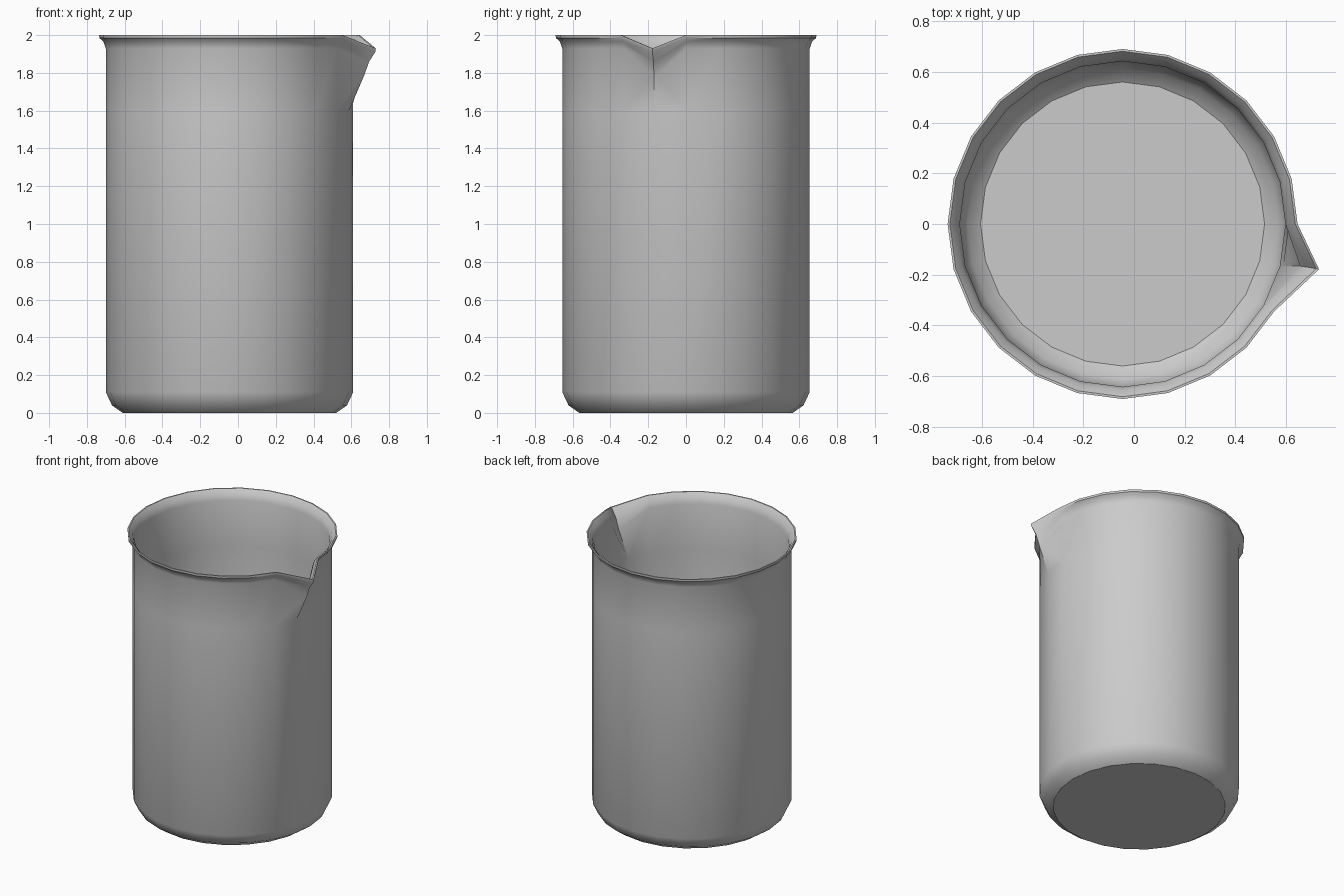
import bpy, bmesh, math

if "Cube" in bpy.data.objects:
    bpy.data.objects.remove(bpy.data.objects["Cube"])

SIDES = 24
CX = -0.045          # body axis is offset so the spout stays inside the bounds
SPOUT = SIDES - 1    # column at -15 degrees

# Profile: radius, height, spout push in x, spout drop in z
PROFILE = [
    # outside, bottom to rim
    (0.565, 0.0, 0, 0), (0.622, 0.04, 0, 0), (0.655, 0.11, 0, 0),
    (0.655, 1.60, 0, 0), (0.655, 1.93, 0.08, -0.145),
    (0.667, 1.965, 0.095, -0.105), (0.689, 1.985, 0.108, -0.072),
    # lip
    (0.690, 2.0, 0.108, -0.07), (0.681, 2.0, 0.106, -0.07),
    # inside, rim to floor
    (0.655, 1.97, 0.092, -0.10), (0.642, 1.93, 0.08, -0.135),
    (0.642, 1.60, 0, 0), (0.642, 0.115, 0, 0),
    (0.612, 0.052, 0, 0), (0.56, 0.015, 0, 0),
]

# Beaker: lathe the profile, pulling one column out into the spout
bm = bmesh.new()
rings = []
for r, z, dx, dz in PROFILE:
    ring = []
    for i in range(SIDES):
        a = 2 * math.pi * i / SIDES
        k = 1 if i == SPOUT else 0
        ring.append(bm.verts.new((CX + r * math.cos(a) + k * dx,
                                  r * math.sin(a), z + k * dz)))
    rings.append(ring)
for lo, hi in zip(rings, rings[1:]):
    for i in range(SIDES):
        j = (i + 1) % SIDES
        bm.faces.new((lo[i], lo[j], hi[j], hi[i]))
# underside and inner floor
bm.faces.new(rings[0][::-1])
bm.faces.new(rings[-1])
bmesh.ops.recalc_face_normals(bm, faces=bm.faces)

mesh = bpy.data.meshes.new("beaker")
bm.to_mesh(mesh)
bm.free()
beaker = bpy.data.objects.new("beaker", mesh)
bpy.context.collection.objects.link(beaker)
bpy.context.view_layer.objects.active = beaker
beaker.select_set(True)
bpy.ops.object.shade_smooth_by_angle(angle=math.radians(34))
